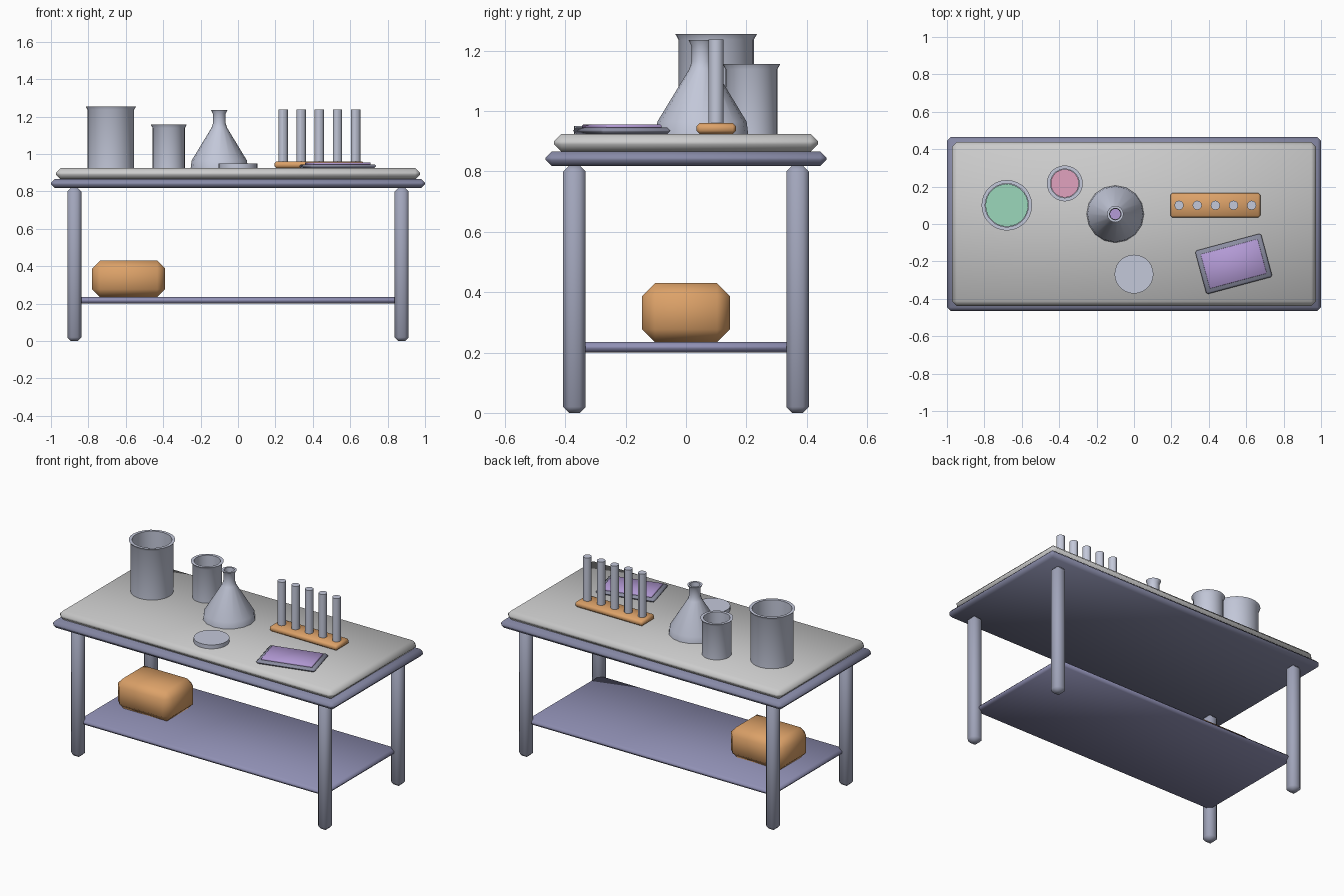
import bpy, bmesh, math
from mathutils import Matrix

if "Cube" in bpy.data.objects:
    bpy.data.objects.remove(bpy.data.objects["Cube"])


def material(name, r, g, b):
    m = bpy.data.materials.new(name)
    m.diffuse_color = (r, g, b, 1)
    m.use_nodes = True
    m.node_tree.nodes["Principled BSDF"].inputs["Base Color"].default_value = m.diffuse_color
    return m


FRAME = material("frame_blue", 0.24, 0.25, 0.38)
LEG = material("leg_blue_grey", 0.36, 0.38, 0.50)
SHELF = material("shelf_blue", 0.28, 0.28, 0.46)
TOP = material("top_grey", 0.64, 0.64, 0.65)
GLASS = material("glass", 0.55, 0.58, 0.70)
ORANGE = material("orange", 0.72, 0.36, 0.14)
PURPLE = material("purple", 0.46, 0.33, 0.68)
GREEN = material("green", 0.33, 0.68, 0.50)
PINK = material("pink", 0.75, 0.36, 0.52)
DARK = material("dark_case", 0.26, 0.27, 0.36)


def finish(bm, name, mat, loc, angle, rot=0):
    bmesh.ops.recalc_face_normals(bm, faces=bm.faces[:])
    me = bpy.data.meshes.new(name)
    bm.to_mesh(me)
    bm.free()
    ob = bpy.data.objects.new(name, me)
    bpy.context.collection.objects.link(ob)
    ob.location = loc
    ob.rotation_euler.z = rot
    me.materials.append(mat)
    bpy.ops.object.select_all(action='DESELECT')
    ob.select_set(True)
    bpy.context.view_layer.objects.active = ob
    if angle:
        bpy.ops.object.shade_smooth_by_angle(angle=math.radians(angle))
    return ob


def box(name, x, y, z0, z1, sx, sy, bevel, mat, rot=0):
    """Chamfered box standing on z0."""
    bm = bmesh.new()
    bmesh.ops.create_cube(bm, size=1, matrix=Matrix.Diagonal((sx, sy, z1 - z0, 1)))
    bmesh.ops.bevel(bm, geom=bm.edges[:], offset=bevel, segments=1,
                    affect='EDGES', profile=0.5)
    return finish(bm, name, mat, (x, y, (z0 + z1) / 2), 50, rot)


def lathe(name, x, y, profile, sides, mat):
    """Revolve (radius, z) points; the ends are closed when radius is above zero."""
    bm = bmesh.new()
    rings = []
    for r, z in profile:
        rings.append([bm.verts.new((r * math.cos(2 * math.pi * i / sides),
                                    r * math.sin(2 * math.pi * i / sides), z))
                      for i in range(sides)])
    for a, b in zip(rings, rings[1:]):
        for i in range(sides):
            j = (i + 1) % sides
            bm.faces.new((a[i], a[j], b[j], b[i]))
    bm.faces.new(rings[0])
    bm.faces.new(rings[-1])
    return finish(bm, name, mat, (x, y, 0), 30)


# Bench: legs, frame, worktop and lower shelf
for sx, xn in ((-1, "left"), (1, "right")):
    for sy, yn in ((-1, "front"), (1, "back")):
        box(f"{yn}_{xn}_leg", sx * 0.875, sy * 0.37, 0, 0.82, 0.075, 0.075, 0.02, LEG)
box("bench_frame", 0, 0, 0.818, 0.866, 2.0, 0.93, 0.02, FRAME)
box("worktop", 0, 0, 0.865, 0.925, 1.945, 0.875, 0.025, TOP)
box("lower_shelf", 0, 0, 0.20, 0.235, 1.75, 0.74, 0.014, SHELF)

# Storage box on the shelf
box("storage_box", -0.585, 0, 0.235, 0.43, 0.39, 0.29, 0.042, ORANGE)

# Beakers with their liquid
T = 0.925


def beaker(name, x, y, r, top, level, mat):
    lathe(name, x, y, [(r, T), (r, top - 0.018), (r + 0.01, top), (r - 0.009, top),
                       (r - 0.009, T + 0.012)], 28, GLASS)
    lathe(name + "_liquid", x, y, [(r - 0.011, T + 0.013), (r - 0.011, level)], 28, mat)


beaker("large_beaker", -0.68, 0.10, 0.125, 1.255, 1.09, GREEN)
beaker("small_beaker", -0.37, 0.217, 0.086, 1.157, 1.04, PINK)

# Conical flask with liquid
lathe("conical_flask", -0.10, 0.053,
      [(0.153, T), (0.148, 0.965), (0.042, 1.14), (0.034, 1.165), (0.034, 1.215),
       (0.044, 1.235), (0.031, 1.235), (0.028, 1.16), (0.135, 0.965), (0.135, T + 0.012)],
      16, GLASS)
lathe("flask_liquid", -0.10, 0.053, [(0.13, T + 0.013), (0.13, 0.965), (0.105, 1.01)], 16, PURPLE)

# Test tube rack
box("tube_rack", 0.435, 0.10, T, 0.96, 0.48, 0.13, 0.01, ORANGE)
for i in range(5):
    lathe(f"test_tube_{i + 1}", 0.241 + 0.097 * i, 0.10, [(0.025, 0.935), (0.025, 1.238)], 12, GLASS)

# Shallow dish
lathe("shallow_dish", 0, -0.268, [(0.104, T), (0.104, 0.95)], 28, GLASS)

# Tablet with screen
A = math.radians(15)
box("tablet_case", 0.533, -0.213, T, 0.945, 0.365, 0.24, 0.009, DARK, A)
box("tablet_screen", 0.533, -0.213, 0.94, 0.955, 0.315, 0.19, 0.003, PURPLE, A)
